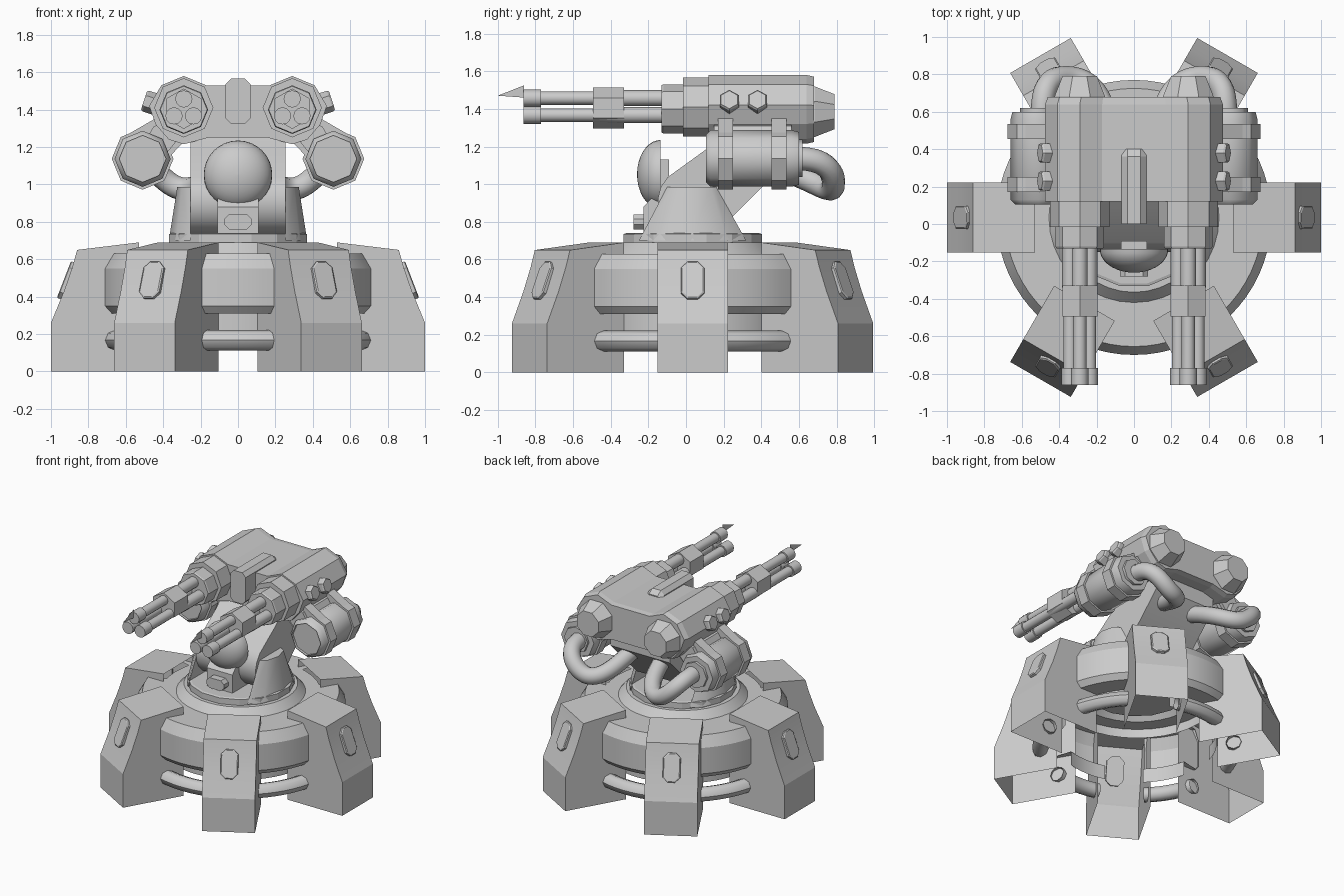
import bpy, bmesh
from math import cos, sin, pi, radians, atan2
from mathutils import Matrix

if "Cube" in bpy.data.objects:
    bpy.data.objects.remove(bpy.data.objects["Cube"])

CY = 0.035  # centre of the round base


def finish(name, bm, mirror=False, smooth=0):
    bmesh.ops.recalc_face_normals(bm, faces=bm.faces)
    me = bpy.data.meshes.new(name)
    bm.to_mesh(me)
    bm.free()
    ob = bpy.data.objects.new(name, me)
    bpy.context.collection.objects.link(ob)
    if mirror:
        ob.modifiers.new("mirror", 'MIRROR').use_axis = (True, False, False)
    if smooth:
        bpy.ops.object.select_all(action='DESELECT')
        ob.select_set(True)
        bpy.context.view_layer.objects.active = ob
        bpy.ops.object.shade_smooth_by_angle(angle=radians(smooth))
    return ob


def loft(bm, loops, cap0=True, cap1=True, closed=True):
    rows = [[bm.verts.new(p) for p in lp] for lp in loops]
    n = len(rows[0])
    for a, b in zip(rows, rows[1:]):
        for i in range(n if closed else n - 1):
            j = (i + 1) % n
            bm.faces.new((a[i], a[j], b[j], b[i]))
    if cap0:
        bm.faces.new(rows[0])
    if cap1:
        bm.faces.new(rows[-1])


def turned(name, prof, n, centre, axis='y', phase=0, cap0=True, cap1=True, **kw):
    """Revolve (radius, position) points about a y or z axis."""
    cx, c2 = centre
    loops = []
    for r, t in prof:
        ring = []
        for i in range(n):
            a = phase + 2 * pi * i / n
            u, v = cx + r * cos(a), c2 + r * sin(a)
            ring.append((u, v, t) if axis == 'z' else (u, t, v))
        loops.append(ring)
    bm = bmesh.new()
    loft(bm, loops, cap0, cap1)
    return finish(name, bm, **kw)


def arc_shell(name, prof, mid, half, n, **kw):
    """Part of a revolved shell around the base axis, open at its ends."""
    angs = [mid - half + 2 * half * i / n for i in range(n + 1)]
    bm = bmesh.new()
    loft(bm, [[(r * cos(a), CY + r * sin(a), z) for a in angs] for r, z in prof], False, False, False)
    return finish(name, bm, **kw)


def prism(name, poly, lo, hi, axis='y', **kw):
    """Extrude an (x,z) outline along y, or a (y,z) outline along x."""
    f = (lambda p, t: (p[0], t, p[1])) if axis == 'y' else (lambda p, t: (t, p[0], p[1]))
    bm = bmesh.new()
    loft(bm, [[f(p, lo) for p in poly], [f(p, hi) for p in poly]])
    return finish(name, bm, **kw)


def long_octagon(w, h, c):
    return [(-w, -h + c), (-w + c, -h), (w - c, -h), (w, -h + c),
            (w, h - c), (w - c, h), (-w + c, h), (-w, h - c)]


# --- base: top deck, and drum and ring sections showing between the legs
turned("base_deck", [(.56, .56), (.56, .63), (.455, .63), (.40, .69), (.3, .69)], 36, (0, CY), 'z',
       cap0=False, smooth=25)
drum = [(.56, .20), (.56, .31), (.70, .31), (.735, .35), (.735, .55), (.69, .63), (.55, .63)]
tube = [(.68 + .055 * cos(i * pi / 4), .167 + .055 * sin(i * pi / 4)) for i in range(9)]
for k in range(6):
    mid = pi / 6 + k * pi / 3
    arc_shell("base_drum", drum, mid, radians(16), 6, smooth=25)
    arc_shell("base_ring", tube, mid, radians(16), 6, smooth=50)

# --- six hollow legs, open below and inside, each with a plate
edge = [(1, 0), (1, .26), (.93, .43), (.885, .56), (.86, .65), (.53, .69)]
for k in range(6):
    M = Matrix.Translation((0, CY, 0)) @ Matrix.Rotation(k * pi / 3, 4, 'Z')
    bm = bmesh.new()
    sides = [[bm.verts.new((r, s, z)) for r, z in edge + [(.53, 0)]] for s in (-.187, .187)]
    for s in sides:
        bm.faces.new(s)
    for i in range(len(edge) - 1):
        bm.faces.new((sides[0][i], sides[0][i + 1], sides[1][i + 1], sides[1][i]))
    bm.transform(M)
    finish("leg", bm, smooth=20)
    bm = bmesh.new()
    o0, o1 = long_octagon(.062, .105, .035), long_octagon(.055, .098, .032)
    loft(bm, [[(-.02, a, b) for a, b in o0], [(.015, a, b) for a, b in o0], [(.02, a, b) for a, b in o1]])
    bm.transform(M @ Matrix.Translation((.912, 0, .485)) @ Matrix.Rotation(-atan2(.05, .13), 4, 'Y'))
    finish("leg_plate", bm)

# --- turntable and yoke
turned("turntable", [(.375, .63), (.375, .735), (.36, .74)], 16, (0, CY), 'z', phase=pi / 16)
bm = bmesh.new()
loft(bm, [[(x, y, .70) for x, y in [(.255, -.25), (.33, -.15), (.37, CY), (.33, .22), (.255, .32)]],
          [(x, y, .985) for x, y in [(.255, -.10), (.30, -.07), (.325, .03), (.30, .13), (.255, .16)]]])
finish("yoke_arm", bm, mirror=True, smooth=40)

# --- slanted neck with a rounded foot, carrying the gun housing
foot = [(.03 + .18 * cos(radians(a)), .91 + .18 * sin(radians(a))) for a in range(135, 316, 20)]
prism("neck", foot + [(.24, .82), (.56, 1.14), (.56, 1.28), (.20, 1.28), (.10, 1.18)],
      -.255, .255, 'x', smooth=30)

# --- sensor dome with its mount
turned("sensor_dome", [(.183 * cos(a), -.135 - .125 * sin(a)) for a in
                       [i * pi / 18 for i in range(9)] + [1.56]], 32, (0, 1.052), smooth=40)
prism("dome_stem", [(-.135, .93), (-.135, 1.13), (-.09, 1.13), (-.09, 1.04), (.02, 1.04), (.02, .93)],
      -.07, .07, 'x')
prism("sensor_mount", [(-.225, .74), (-.225, .88), (-.18, .93), (0, .93), (0, .74)], -.11, .11, 'x')
prism("sensor_lens", [(x, z + .80) for x, z in long_octagon(.074, .04, .025)], -.28, -.2)

# --- gun housing: mirrored outline, top then underside
half = [(.17, 1.53), (.29, 1.58), (.41, 1.53), (.475, 1.42), (.44, 1.32), (.37, 1.24), (.29, 1.215), (.16, 1.25)]
full = half + [(-x, z) for x, z in reversed(half)]
bm = bmesh.new()
loft(bm, [[(x, .12, z) for x, z in full], [(x, .64, z) for x, z in full],
          [(x * .97, .68, 1.4 + (z - 1.4) * .95) for x, z in full]])
finish("gun_housing", bm)
spine = [(x, z + 1.445) for x, z in long_octagon(.066, .122, .03)]
bm = bmesh.new()
loft(bm, [[(x, 0, z) for x, z in spine], [(x, .36, z) for x, z in spine],
          [(x, .40, z - .03) for x, z in spine]])
finish("housing_spine", bm)
turned("gun_collar", [(.158, -.015), (.158, .2)], 8, (.29, 1.41), mirror=True)
turned("gun_socket", [(.125, -.13), (.13, -.12), (.13, 0)], 8, (.29, 1.40), mirror=True)
turned("rear_nozzle", [(.145, .66), (.145, .685), (.1, .79)], 8, (.29, 1.385), phase=pi / 8, mirror=True)

# --- hexagonal bolts on the housing sides
hexagon = [(cos(i * pi / 3 + pi / 6), sin(i * pi / 3 + pi / 6)) for i in range(6)]
for y in (.23, .38):
    bm = bmesh.new()
    loft(bm, [[(t, r * a, r * b) for a, b in hexagon] for r, t in ((.058, -.05), (.058, .035), (.05, .045))])
    bm.transform(Matrix.Translation((.46, y, 1.435)) @ Matrix.Rotation(radians(-18), 4, 'Y'))
    finish("side_bolt", bm, mirror=True)

# --- triple barrels with clamp block and sight blade
for k in range(3):
    a = pi / 2 + k * 2 * pi / 3
    c = (.29 + .06 * cos(a), 1.397 + .06 * sin(a))
    turned("gun_barrel", [(.036, -.79), (.036, -.5), (.042, -.33), (.042, -.1)], 12, c,
           mirror=True, smooth=40)
    turned("muzzle", [(.046, -.862), (.046, -.77)], 12, c, mirror=True, smooth=40)
turned("barrel_clamp", [(.108, -.495), (.108, -.33)], 6, (.29, 1.405), phase=pi / 6, mirror=True)
bm = bmesh.new()
bm.faces.new([bm.verts.new((.29, y, z)) for y, z in ((-1.0, 1.47), (-.86, 1.525), (-.86, 1.46))])
finish("sight_blade", bm, mirror=True)

# --- side pods, bands and links
POD = (.51, 1.137)
turned("side_pod", [(.125, .125), (.125, .105), (.15, .13), (.15, .56), (.14, .60), (.1, .60), (.1, .62)],
       8, POD, mirror=True, smooth=50)
for y0, y1 in ((.17, .25), (.455, .535)):
    turned("pod_band", [(.165, y0), (.165, y1)], 8, POD, mirror=True)
    prism("pod_link", [(.42, 1.38), (.455, 1.345), (.585, 1.27), (.42, 1.08), (.345, 1.17), (.28, 1.24)],
          y0, y1, mirror=True)
prism("pod_bracket", [(.40, 1.33), (.45, 1.31), (.52, 1.2), (.42, 1.12), (.33, 1.23)], .15, .56, mirror=True)

# --- hoses from the pods round to the neck
for s in (-1, 1):
    cu = bpy.data.curves.new("hose", 'CURVE')
    cu.dimensions = '3D'
    cu.bevel_depth = .062
    cu.bevel_resolution = 4
    cu.use_fill_caps = True
    sp = cu.splines.new('NURBS')
    pts = [(.49, .58, 1.137), (.49, .68, 1.137), (.46, .78, 1.09), (.34, .79, .97),
           (.22, .75, .97), (.15, .62, 1.04), (.13, .46, 1.10)]
    sp.points.add(len(pts) - 1)
    for p, (x, y, z) in zip(sp.points, pts):
        p.co = (s * x, y, z, 1)
    sp.order_u = 4
    sp.use_endpoint_u = True
    sp.resolution_u = 5
    bpy.context.collection.objects.link(bpy.data.objects.new("hose", cu))
